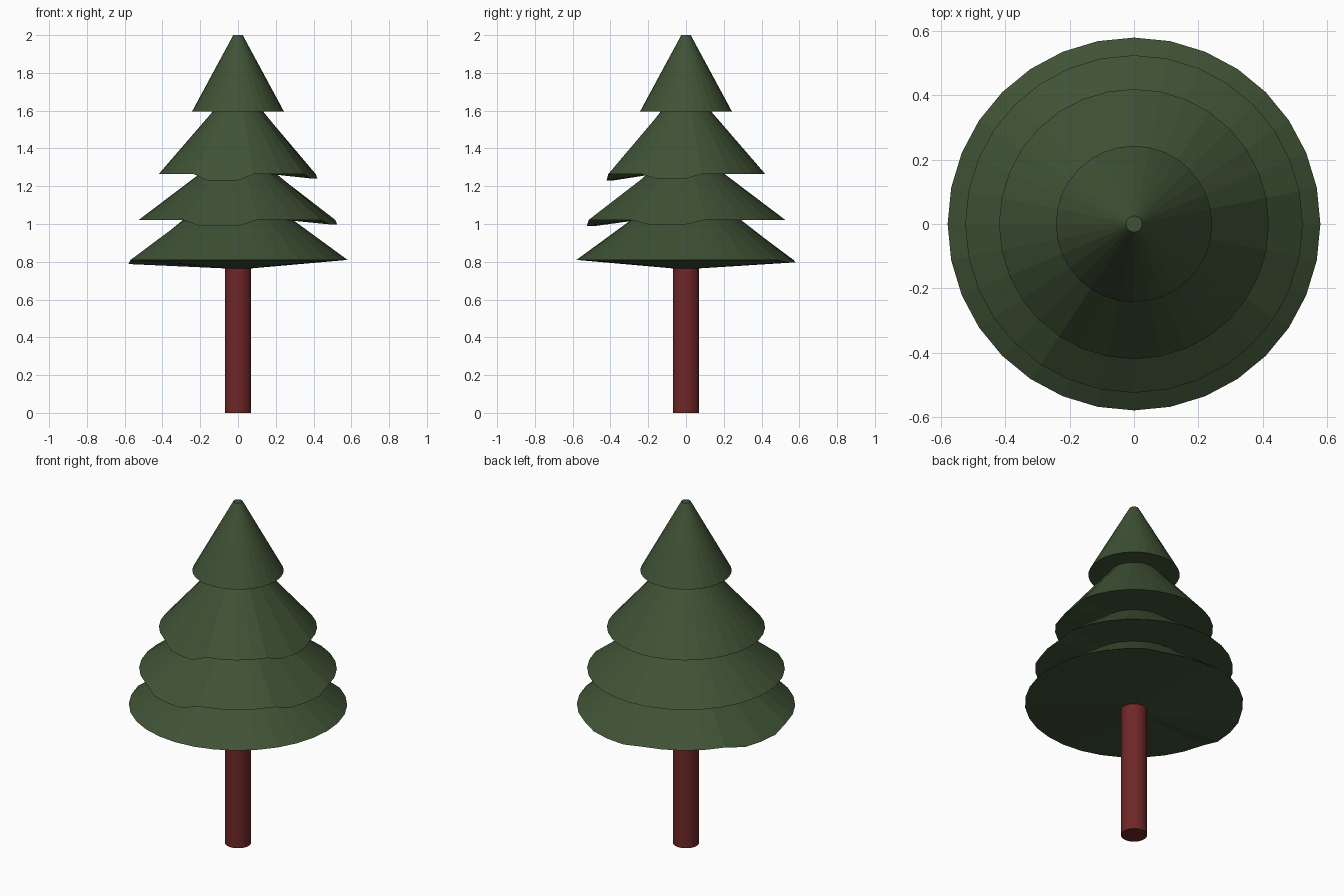
import bpy, bmesh, math

if "Cube" in bpy.data.objects:
    bpy.data.objects.remove(bpy.data.objects["Cube"])

N = 32  # sides all round


def material(name, color):
    m = bpy.data.materials.new(name)
    m.diffuse_color = (*color, 1)
    m.use_nodes = True
    m.node_tree.nodes["Principled BSDF"].inputs["Base Color"].default_value = m.diffuse_color
    return m


def lathe(name, rings, mat, cap_bottom=False, cap_top=False):
    """rings: (radius, z, {side index: drop}) from bottom to top"""
    bm = bmesh.new()
    loops = []
    for r, z, drops in rings:
        loops.append([bm.verts.new((r * math.cos(2 * math.pi * k / N),
                                    r * math.sin(2 * math.pi * k / N),
                                    z - drops.get(k, 0))) for k in range(N)])
    for a, b in zip(loops, loops[1:]):
        for k in range(N):
            j = (k + 1) % N
            bm.faces.new((a[k], a[j], b[j], b[k]))
    if cap_bottom:
        bm.faces.new(loops[0][::-1])
    if cap_top:
        bm.faces.new(loops[-1])
    me = bpy.data.meshes.new(name)
    bm.to_mesh(me)
    bm.free()
    me.materials.append(mat)
    ob = bpy.data.objects.new(name, me)
    bpy.context.collection.objects.link(ob)
    return ob


def droop(first, drop_a, second, drop_b):
    """Three neighbouring rim points sag on each of two sides"""
    d = {k % N: drop_a for k in range(first - 2, first + 1)}
    d.update({k % N: drop_b for k in range(second - 2, second + 1)})
    return d


green = material("dark green", (0.050, 0.085, 0.036))
red = material("dark red brown", (0.160, 0.020, 0.020))

# trunk
lathe("trunk", [(0.07, 0, {}), (0.07, 0.765, {})], red, cap_bottom=True)

# four stacked skirts: rim, then the narrow neck under the next rim
lathe("foliage", [
    (0.07, 0.765, {}),
    (0.58, 0.81, droop(16, 0.022, 8, 0.013)), (0.29, 1.022, {}),
    (0.525, 1.022, droop(32, 0.024, 24, 0.033)), (0.205, 1.264, {}),
    (0.42, 1.264, droop(32, 0.023, 24, 0.034)), (0.133, 1.596, {}),
    (0.243, 1.596, {}), (0.025, 2.0, {}),
], green, cap_top=True)
